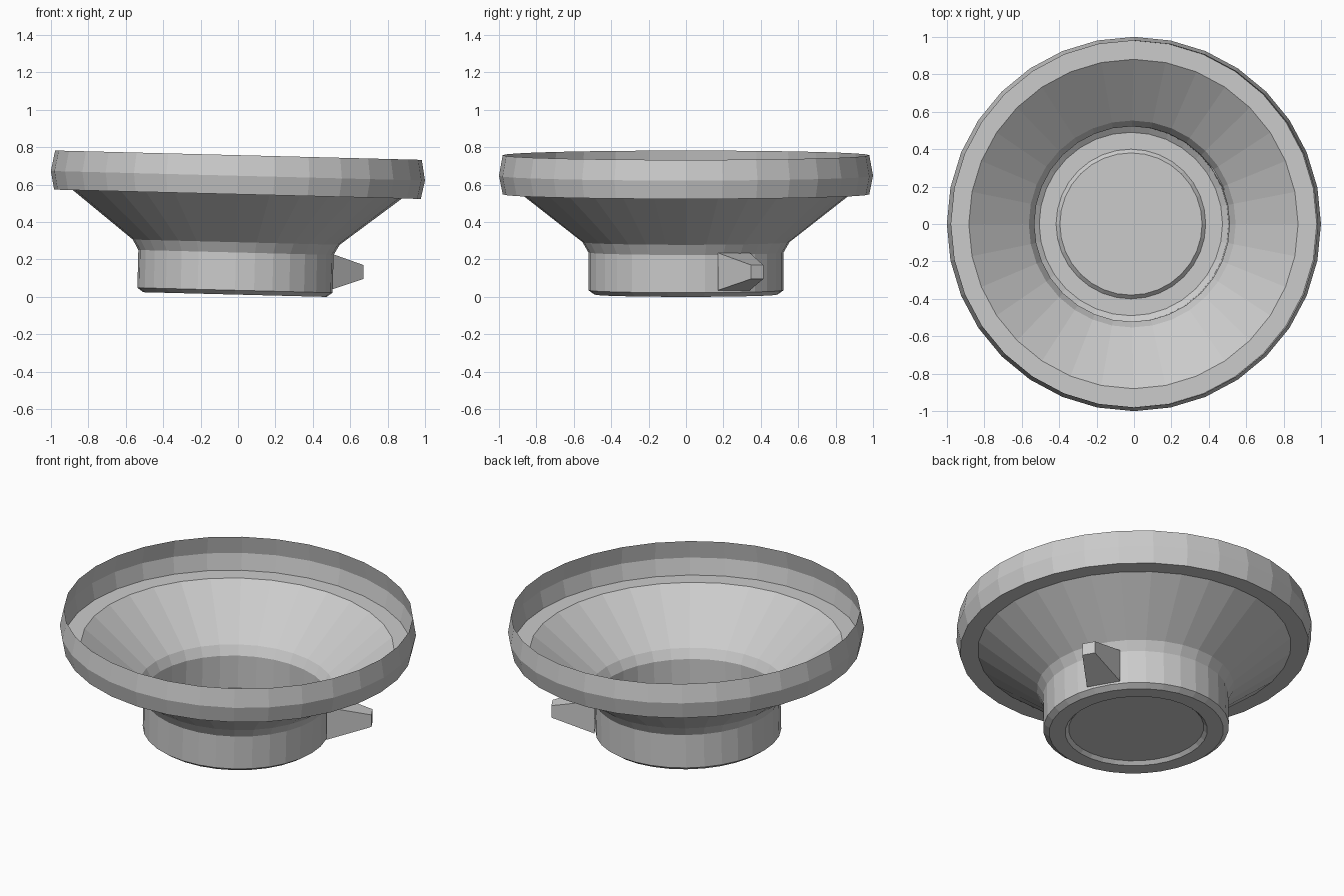
import bpy, bmesh, math
from mathutils import Matrix

if "Cube" in bpy.data.objects:
    bpy.data.objects.remove(bpy.data.objects["Cube"])

SIDES = 32
TILT = Matrix.Translation((-0.0166, 0, 0.0125)) @ Matrix.Rotation(math.radians(1.46), 4, 'Y')

grey = bpy.data.materials.new("plain_grey")
grey.diffuse_color = (0.6, 0.6, 0.6, 1)
grey.use_nodes = True
grey.node_tree.nodes["Principled BSDF"].inputs["Base Color"].default_value = grey.diffuse_color


def finish(name, bm, matrix):
    mesh = bpy.data.meshes.new(name)
    bm.to_mesh(mesh)
    bm.free()
    mesh.materials.append(grey)
    obj = bpy.data.objects.new(name, mesh)
    obj.matrix_world = matrix
    bpy.context.collection.objects.link(obj)
    return obj


def lathe(name, profile, cap=False):
    """Thin turned shell from (radius, height) points, bottom to top outside."""
    bm = bmesh.new()
    rings = []
    for r, z in profile:
        rings.append([bm.verts.new((r * math.cos(a), r * math.sin(a), z))
                      for a in (2 * math.pi * i / SIDES for i in range(SIDES))])
    for lo, hi in zip(rings, rings[1:]):
        for i in range(SIDES):
            j = (i + 1) % SIDES
            bm.faces.new((lo[i], lo[j], hi[j], hi[i]))
    if cap:
        bm.faces.new(rings[0][::-1])
    return finish(name, bm, TILT)


# Closed foot with a recessed underside, chamfer and neck
lathe("foot", [(0.38, 0.02), (0.40, 0.0), (0.49, 0.0), (0.522, 0.023),
               (0.522, 0.225), (0.553, 0.28)], cap=True)
# Flaring bowl
lathe("bowl", [(0.553, 0.28), (0.88, 0.536)])
# Flat ledge and bulging rim band
lathe("rim", [(0.88, 0.536), (0.98, 0.536), (1.0, 0.635), (0.98, 0.745)])

# Tapered lug on the side of the neck
bm = bmesh.new()
base, tip = [], []
for sy, sz in ((-1, -1), (1, -1), (1, 1), (-1, 1)):
    base.append(bm.verts.new((0.508, sy * 0.0985, 0.135 + sz * 0.1)))
    tip.append(bm.verts.new((0.755, sy * 0.038, 0.133 + sz * 0.037)))
for i in range(4):
    j = (i + 1) % 4
    bm.faces.new((base[i], base[j], tip[j], tip[i]))
bm.faces.new(tip)
finish("side_lug", bm, Matrix.Rotation(math.radians(30.3), 4, 'Z'))
